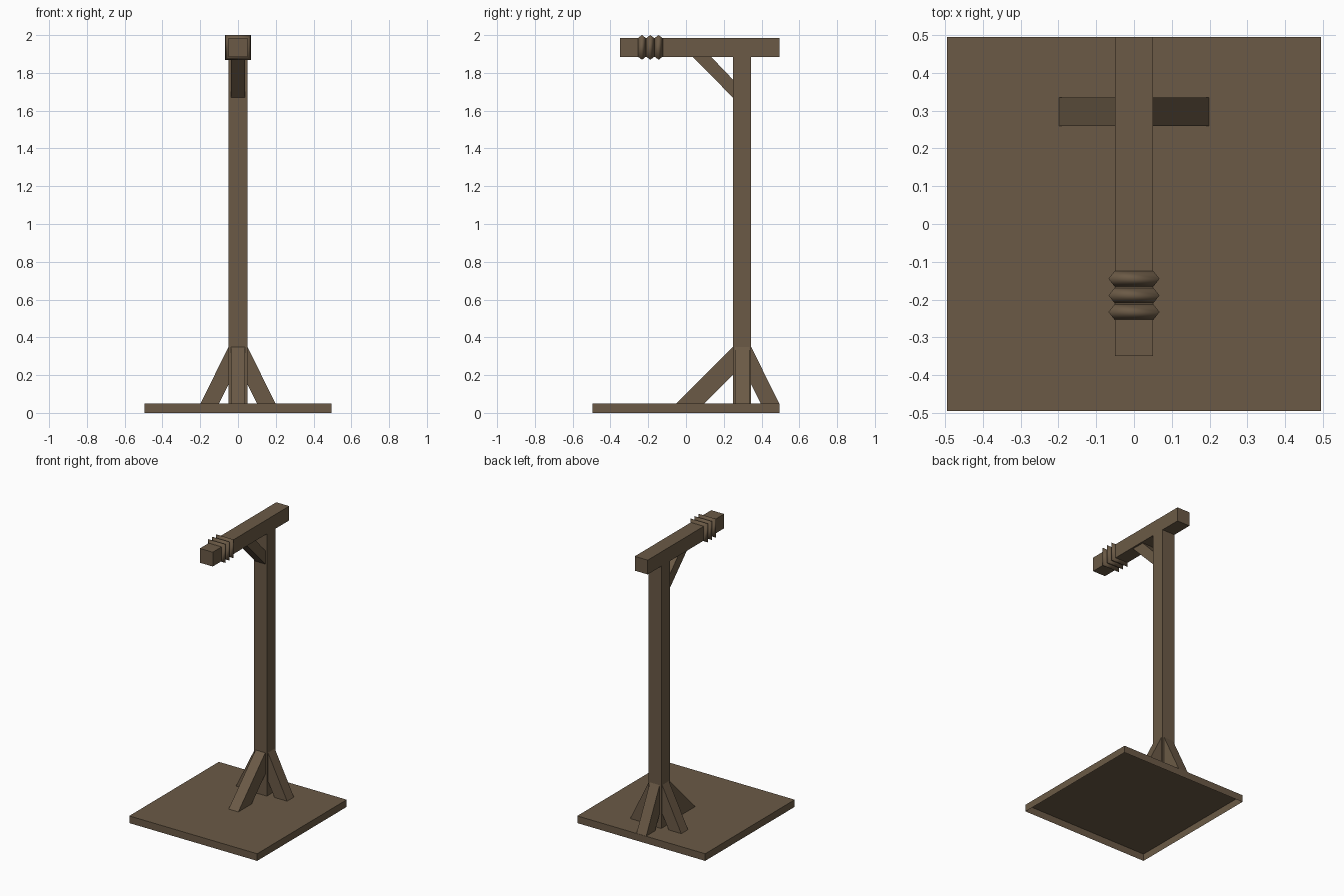
import bpy, bmesh, math

if "Cube" in bpy.data.objects:
    bpy.data.objects.remove(bpy.data.objects["Cube"])

wood = bpy.data.materials.new("brown wood")
wood.diffuse_color = (0.147, 0.102, 0.061, 1)
wood.use_nodes = True
wood.node_tree.nodes["Principled BSDF"].inputs["Base Color"].default_value = wood.diffuse_color


def finish(name, bm, smooth=False):
    bmesh.ops.recalc_face_normals(bm, faces=bm.faces)
    me = bpy.data.meshes.new(name)
    bm.to_mesh(me)
    bm.free()
    me.materials.append(wood)
    for p in me.polygons:
        p.use_smooth = smooth
    ob = bpy.data.objects.new(name, me)
    bpy.context.collection.objects.link(ob)
    return ob


def box(name, x, y, z, open_bottom=False):
    bm = bmesh.new()
    bmesh.ops.create_cube(bm, size=1)
    for v in bm.verts:
        for i, (a, b) in enumerate((x, y, z)):
            v.co[i] = a if v.co[i] < 0 else b
    bm.normal_update()
    if open_bottom:
        low = [f for f in bm.faces if f.normal.z < -0.5]
        bmesh.ops.delete(bm, geom=low, context='FACES_ONLY')
    return finish(name, bm)


def brace(name, profile, axis, centre, half=0.0375):
    """Extrude a (horizontal, z) outline across its width."""
    bm = bmesh.new()
    rings = []
    for w in (centre - half, centre + half):
        rings.append([bm.verts.new((h, w, z) if axis == 'x' else (w, h, z))
                      for h, z in profile])
    bm.faces.new(rings[0])
    bm.faces.new(rings[1])
    n = len(profile)
    for i in range(n):
        j = (i + 1) % n
        bm.faces.new((rings[0][i], rings[0][j], rings[1][j], rings[1][i]))
    return finish(name, bm)


# Base slab (hollow underneath), post and top beam
box("base", (-0.495, 0.495), (-0.495, 0.495), (0, 0.05), open_bottom=True)
box("post", (-0.05, 0.05), (0.248, 0.345), (0.05, 1.885))
box("beam", (-0.05, 0.05), (-0.35, 0.495), (1.885, 1.985))

# Foot braces
for side, s in (("left", -1), ("right", 1)):
    brace(side + "_foot_brace",
          [(s * 0.05, 0.35), (s * 0.198, 0.05), (s * 0.1, 0.05), (s * 0.05, 0.15)],
          'x', 0.2975)
brace("back_foot_brace", [(0.345, 0.35), (0.493, 0.05), (0.395, 0.05), (0.345, 0.15)], 'y', 0)
brace("front_foot_brace", [(0.248, 0.35), (-0.05, 0.05), (0.098, 0.05), (0.248, 0.2)], 'y', 0)

# Diagonal brace under the beam
brace("beam_brace", [(0.035, 1.885), (0.133, 1.885), (0.248, 1.765), (0.248, 1.67)], 'y', 0)

# Rope loops: square rings with a diamond section
for k, yc in enumerate((-0.233, -0.189, -0.145)):
    bm = bmesh.new()
    section = [(0.0675, 0), (0.05, 0.022), (0.033, 0), (0.05, -0.022)]
    corners = [(-1, -1), (1, -1), (1, 1), (-1, 1)]
    g = [[bm.verts.new((cx * r, yc + dy, 1.935 + cz * r * 0.97)) for r, dy in section]
         for cx, cz in corners]
    for i in range(4):
        for j in range(4):
            a, b = (i + 1) % 4, (j + 1) % 4
            bm.faces.new((g[i][j], g[a][j], g[a][b], g[i][b]))
    finish("rope_loop_%d" % (k + 1), bm, smooth=True)
